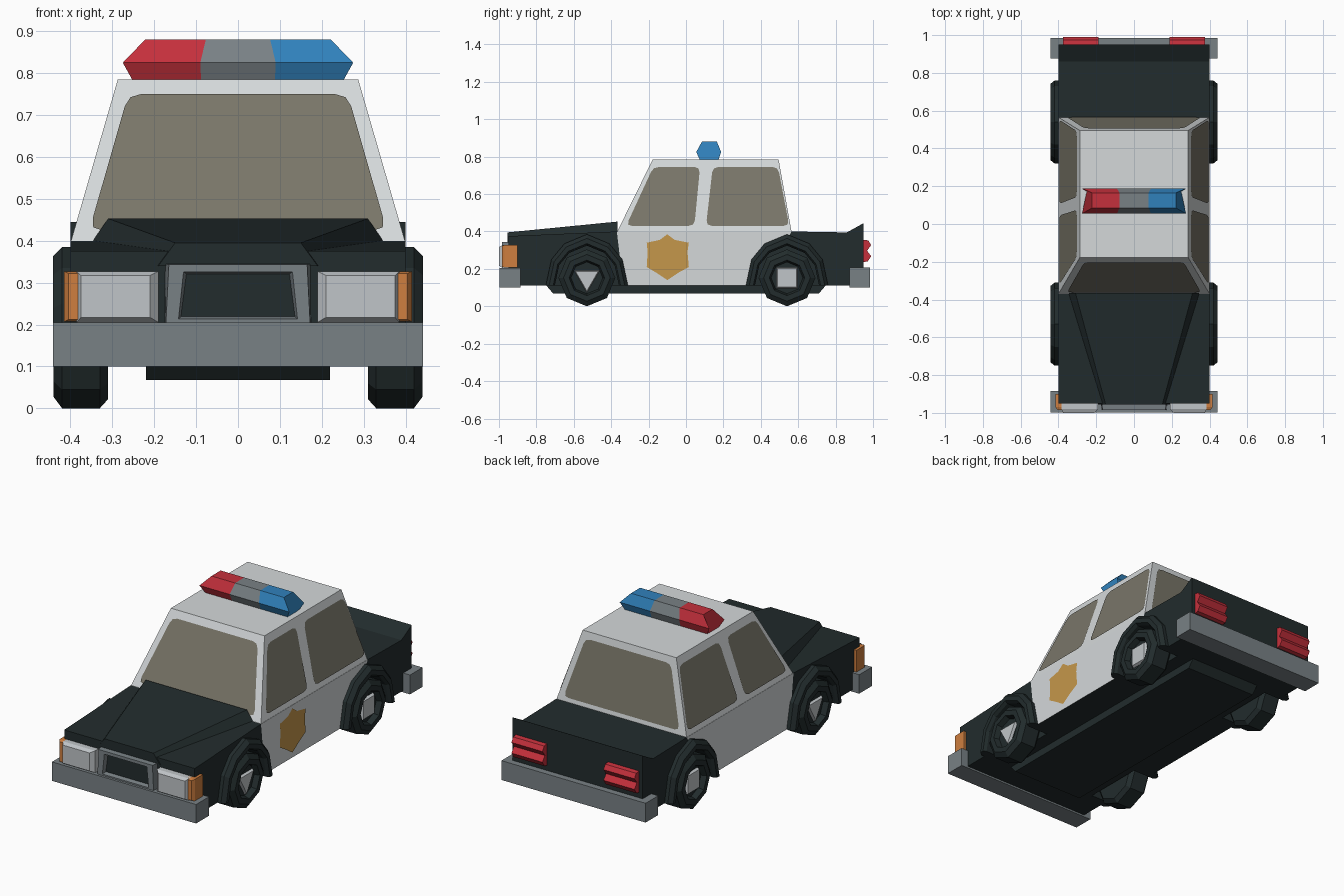
import bpy, bmesh, math
from mathutils import Vector

cube = bpy.data.objects.get("Cube")
if cube:
    bpy.data.objects.remove(cube, do_unlink=True)


def material(name, r, g, b):
    m = bpy.data.materials.new(name)
    m.use_nodes = True
    m.diffuse_color = (r, g, b, 1)
    node = m.node_tree.nodes["Principled BSDF"]
    node.inputs["Base Color"].default_value = (r, g, b, 1)
    node.inputs["Roughness"].default_value = 0.8
    return m


BLACK = material("black_paint", 0.016, 0.025, 0.026)
WHITE = material("white_paint", 0.66, 0.69, 0.70)
GREY = material("grey_metal", 0.19, 0.22, 0.235)
GLASS = material("window_glass", 0.19, 0.18, 0.14)
RED = material("red_lens", 0.56, 0.03, 0.045)
BLUE = material("blue_lens", 0.03, 0.22, 0.50)
ORANGE = material("orange_lens", 0.62, 0.21, 0.05)
GOLD = material("gold_badge", 0.56, 0.31, 0.07)
LAMP = material("silver_lamp", 0.53, 0.56, 0.58)


def finish(name, bm, mats):
    mesh = bpy.data.meshes.new(name)
    bm.to_mesh(mesh)
    bm.free()
    for m in mats:
        mesh.materials.append(m)
    obj = bpy.data.objects.new(name, mesh)
    bpy.context.collection.objects.link(obj)
    return obj


def loft(name, rings, *mats, wrap=True, loop=False):
    """Skin a list of equal-length rings; wrap closes each ring, loop joins last to first."""
    bm = bmesh.new()
    rows = [[bm.verts.new(p) for p in ring] for ring in rings]
    pairs = list(zip(rows, rows[1:])) + ([(rows[-1], rows[0])] if loop else [])
    n = len(rows[0])
    for a, b in pairs:
        for i in range(n if wrap else n - 1):
            j = (i + 1) % n
            bm.faces.new((a[i], a[j], b[j], b[i]))
    if wrap and not loop:
        bm.faces.new(rows[0])
        bm.faces.new(rows[-1])
    if loop and not wrap:
        bm.faces.new([r[0] for r in rows])
        bm.faces.new([r[-1] for r in rows])
    bmesh.ops.recalc_face_normals(bm, faces=bm.faces)
    if len(mats) > 1:  # second material goes on downward faces
        for f in bm.faces:
            f.material_index = int(f.normal.z < -0.2)
    return finish(name, bm, mats)


def prism(name, profile, x0, x1, *mats):
    return loft(name, [[(x, y, z) for y, z in profile] for x in (x0, x1)], *mats)


def rect_z(x, y0, y1, z):
    return [(-x, y0, z), (x, y0, z), (x, y1, z), (-x, y1, z)]


def rect_y(x0, x1, z0, z1, y):
    return [(x0, y, z0), (x1, y, z0), (x1, y, z1), (x0, y, z1)]


def box(name, x0, x1, y0, y1, z0, z1, mat):
    return prism(name, [(y0, z0), (y1, z0), (y1, z1), (y0, z1)], x0, x1, mat)


def rounded(points, t):
    """Round each corner of an outline with a short curve."""
    out = []
    for i, p in enumerate(points):
        p, a, b = (Vector(q) for q in (p, points[i - 1], points[(i + 1) % len(points)]))
        a = p + (a - p).normalized() * t
        b = p + (b - p).normalized() * t
        out += [a, (a + b + p * 2) / 4, b]
    return out


def plate(name, points, mat, outward):
    bm = bmesh.new()
    f = bm.faces.new([bm.verts.new(p) for p in points])
    f.normal_update()
    if f.normal.dot(Vector(outward)) < 0:
        f.normal_flip()
    return finish(name, bm, [mat])


FRONT, REAR, SILL, BELT, ROOF = -0.53, 0.54, 0.11, 0.40, 0.785
ARCH = [(-0.22, 0), (-0.19, 0.14), (-0.12, 0.225), (0, 0.275),
        (0.12, 0.225), (0.19, 0.14), (0.22, 0)]


def arch(centre, s):
    return [(centre + y * s, SILL + z * s) for y, z in ARCH]


# Lower body: nose, doors and tail, with open wheel arches
prism("front_body", [(-0.95, SILL), (-0.95, 0.375), (-0.37, BELT), (-0.335, SILL)]
      + arch(FRONT, 0.8)[::-1], -0.4, 0.4, BLACK)
seam = arch(REAR, 0.9)[:4] + [(0.565, BELT)]
prism("door_body", [(-0.37, BELT), (-0.335, SILL)] + seam, -0.4, 0.4, WHITE, BLACK)
prism("rear_body", seam + [(0.86, 0.395), (0.95, 0.445), (0.95, SILL)]
      + arch(REAR, 0.8)[::-1], -0.4, 0.4, BLACK)
box("inner_body", -0.3, 0.3, -0.93, 0.93, SILL, 0.365, BLACK)
loft("underbody_plate", [rect_z(0.22, -0.71, 0.71, 0.068),
                         rect_z(0.22, -0.75, 0.75, 0.115)], BLACK)

# Raised bonnet that widens towards the windscreen
bonnet = [(-0.955, 0.15, 0.19, 0.395, 0.34), (-0.365, 0.31, 0.36, 0.453, 0.38)]
loft("bonnet", [[(-b, y, lo), (-a, y, hi), (a, y, hi), (b, y, lo)]
                for y, a, b, hi, lo in bonnet], BLACK)

# Cabin
loft("cabin", [rect_z(0.4, -0.37, 0.565, BELT - 0.005),
               rect_z(0.287, -0.178, 0.495, ROOF)], WHITE)


def rise(z):
    return (z - BELT) / (ROOF - BELT)


screen = rounded([(-0.355, 0.425), (0.355, 0.425), (0.262, 0.75), (-0.262, 0.75)], 0.03)
plate("windscreen", [(x, -0.375 + 0.192 * rise(z), z) for x, z in screen], GLASS, (0, -1, 0))
plate("rear_window", [(x, 0.57 - 0.07 * rise(z), z) for x, z in screen], GLASS, (0, 1, 0))
front_glass = rounded([(-0.32, 0.43), (0.045, 0.43), (0.075, 0.745), (-0.175, 0.745)], 0.03)
rear_glass = rounded([(0.107, 0.43), (0.552, 0.43), (0.492, 0.745), (0.143, 0.745)], 0.03)

for s, side in ((1, "left"), (-1, "right")):
    # Side windows
    for part, outline in (("front", front_glass), ("rear", rear_glass)):
        plate(f"{side}_{part}_side_window",
              [(s * (0.404 - 0.113 * rise(z)), y, z) for y, z in outline], GLASS, (s, 0, 0))

    for part, centre, sides in (("front", FRONT, 3), ("rear", REAR, 4)):
        # Flared wheel arch with a chamfered outer edge
        section = [(0.38, 1), (0.42, 1), (0.442, 0.92), (0.442, 0.82), (0.425, 0.78), (0.3, 0.78)]
        loft(f"{side}_{part}_arch", [[(s * x, y, z) for y, z in arch(centre, k)]
                                     for x, k in section], BLACK, wrap=False, loop=True)

        # Faceted wheel and its recessed hub
        def ring(x, r, n):
            turn = [math.tau * i / n - math.pi / (4 if n == 4 else 2) for i in range(n)]
            return [(s * x, centre + r * math.cos(a), 0.152 + r * math.sin(a)) for a in turn]
        tyre = [(0.31, 0.13), (0.33, 0.152), (0.42, 0.152), (0.44, 0.125),
                (0.44, 0.095), (0.41, 0.085)]
        loft(f"{side}_{part}_wheel", [ring(x, r, 8) for x, r in tyre], BLACK)
        loft(f"{side}_{part}_hub", [ring(0.40, 0.085, sides), ring(0.425, 0.07, sides)], LAMP)

    # Headlight with bevelled lens, and corner indicator
    lens = [(0.19, 0.385, 0.205, 0.327, -0.94), (0.19, 0.385, 0.205, 0.327, -0.98),
            (0.21, 0.375, 0.217, 0.317, -1.0)]
    loft(f"{side}_headlight", [rect_y(s * a, s * b, c, d, y) for a, b, c, d, y in lens], LAMP)
    loft(f"{side}_indicator", [rect_y(s * 0.37, s * 0.415, 0.207, 0.327, -0.9),
                               rect_y(s * 0.37, s * 0.415, 0.207, 0.327, -0.97),
                               rect_y(s * 0.37, s * 0.405, 0.212, 0.322, -0.985)], ORANGE)

    # Ribbed tail light
    ribs = [(0.94, 0.357), (0.975, 0.352), (0.99, 0.327), (0.968, 0.297),
            (0.99, 0.268), (0.972, 0.24), (0.94, 0.235)]
    prism(f"{side}_tail_light", ribs, s * 0.187, s * 0.377, RED)

# Grille frame around a dark recess
frame = [(0.175, 0.175, 0.205, 0.345, -0.94), (0.172, 0.165, 0.205, 0.343, -0.985),
         (0.142, 0.13, 0.213, 0.326, -0.985), (0.135, 0.122, 0.22, 0.32, -0.958)]
loft("grille_frame", [[(-lo, y, c), (lo, y, c), (hi, y, d), (-hi, y, d)]
                      for lo, hi, c, d, y in frame], GREY)
plate("grille_opening", [(-0.138, -0.962, 0.218), (0.138, -0.962, 0.218),
                         (0.124, -0.962, 0.322), (-0.124, -0.962, 0.322)], BLACK, (0, -1, 0))

# Bumpers
box("front_bumper", -0.442, 0.442, -0.998, -0.885, 0.1, 0.205, GREY)
box("rear_bumper", -0.442, 0.442, 0.875, 0.985, 0.1, 0.207, GREY)

# Roof light bar in three coloured sections: y, z, end x, split x
bar = [(0.075, 0.78, 0.25, 0.088), (0.055, 0.825, 0.275, 0.09), (0.085, 0.88, 0.222, 0.077),
       (0.165, 0.88, 0.222, 0.077), (0.188, 0.825, 0.275, 0.09), (0.172, 0.78, 0.25, 0.088)]
ends = [[(k * e, y, z) for y, z, e, c in bar] for k in (-1, 1)]
cuts = [[(k * c, y, z) for y, z, e, c in bar] for k in (-1, 1)]
loft("red_beacon", [ends[0], cuts[0]], RED)
loft("beacon_centre", cuts, GREY)
loft("blue_beacon", [cuts[1], ends[1]], BLUE)

# Shield badge on the left door
shield = [(-0.1, 0.385), (-0.06, 0.355), (0.015, 0.34), (0.008, 0.29), (0.015, 0.21),
          (-0.04, 0.18), (-0.1, 0.14), (-0.16, 0.18), (-0.21, 0.21), (-0.205, 0.29),
          (-0.21, 0.34), (-0.14, 0.355)]
plate("door_badge", [(0.404, y, z) for y, z in shield], GOLD, (1, 0, 0))
